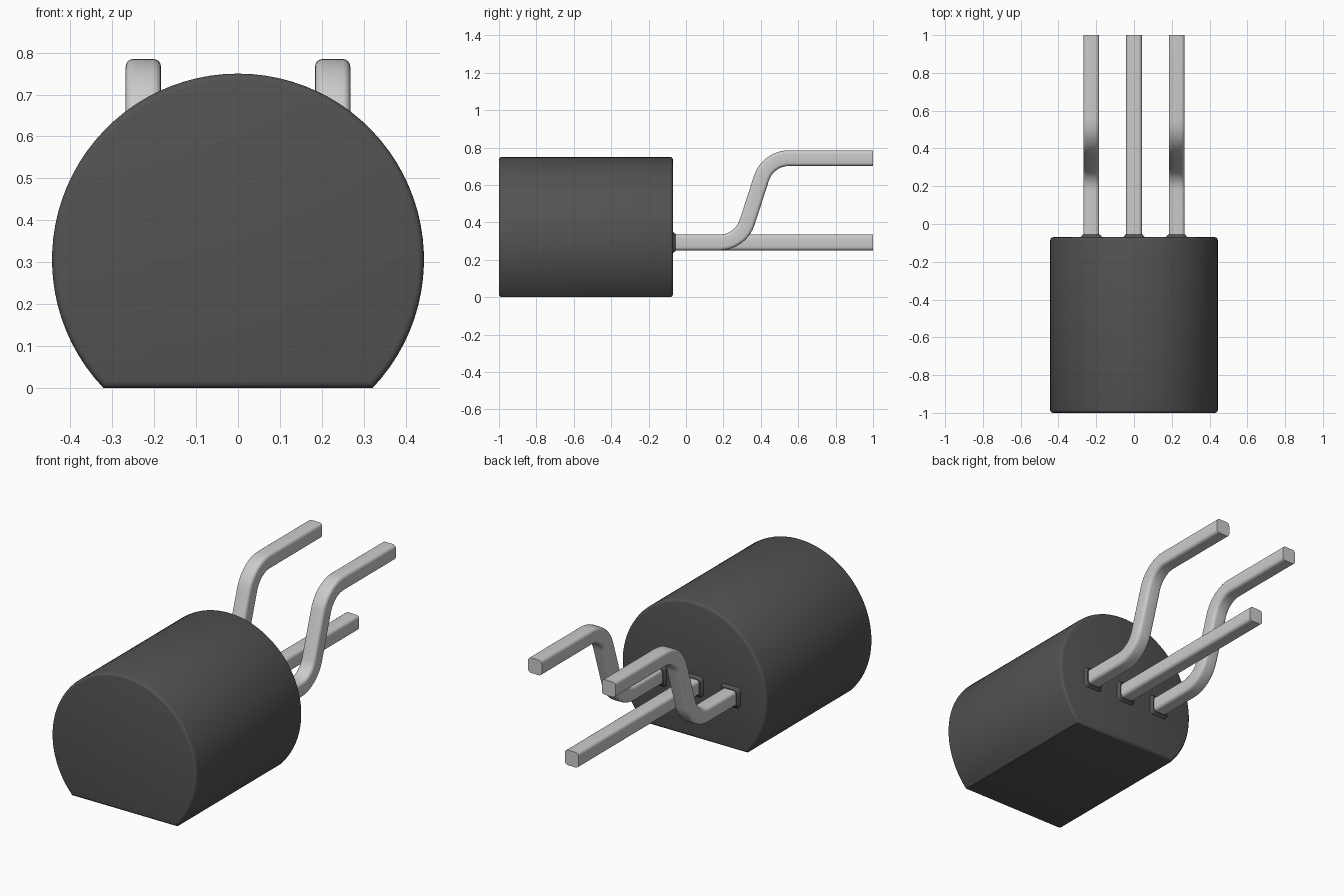
import bpy, bmesh, math
from mathutils import Vector

if "Cube" in bpy.data.objects:
    bpy.data.objects.remove(bpy.data.objects["Cube"])


def material(name, rgb, metallic=0.0, rough=0.5):
    m = bpy.data.materials.new(name)
    m.use_nodes = True
    m.diffuse_color = (*rgb, 1)
    b = m.node_tree.nodes["Principled BSDF"]
    b.inputs["Base Color"].default_value = (*rgb, 1)
    b.inputs["Metallic"].default_value = metallic
    b.inputs["Roughness"].default_value = rough
    return m


CASE = material("dark grey plastic", (0.085, 0.085, 0.085))
METAL = material("tinned metal", (0.6, 0.6, 0.6), 0.0, 0.4)


def loft(name, rings, mat, angle=35):
    """Skin a list of equal-length point rings and cap both ends."""
    bm = bmesh.new()
    loops = [[bm.verts.new(p) for p in ring] for ring in rings]
    n = len(loops[0])
    for a, b in zip(loops, loops[1:]):
        for i in range(n):
            j = (i + 1) % n
            bm.faces.new((a[i], a[j], b[j], b[i]))
    bm.faces.new(loops[0])
    bm.faces.new(loops[-1])
    bmesh.ops.recalc_face_normals(bm, faces=bm.faces)
    me = bpy.data.meshes.new(name)
    bm.to_mesh(me)
    bm.free()
    me.materials.append(mat)
    ob = bpy.data.objects.new(name, me)
    bpy.context.collection.objects.link(ob)
    bpy.ops.object.select_all(action="DESELECT")
    ob.select_set(True)
    bpy.context.view_layer.objects.active = ob
    bpy.ops.object.shade_smooth_by_angle(angle=math.radians(angle))
    return ob


# Case: a cylinder with a flat cut along its underside, rims softened
R, CZ = 0.444, 0.306


def case_ring(y, inset):
    r, drop = R - inset, CZ - inset
    start = -math.asin(drop / r)
    sweep = math.pi - 2 * start
    return [(r * math.cos(start + sweep * i / 64), y,
             CZ + r * math.sin(start + sweep * i / 64)) for i in range(65)]


EDGE = 0.015
steps = [EDGE * (1 - math.cos(math.radians(a))) for a in (0, 30, 60, 90)]
insets = [EDGE * (1 - math.sin(math.radians(a))) for a in (0, 30, 60, 90)]
profile = [(-1 + s, i) for s, i in zip(steps, insets)]
profile += [(-0.07 - s, i) for s, i in reversed(list(zip(steps, insets)))]
loft("case", [case_ring(y, i) for y, i in profile], CASE)


# Leads: rounded square section swept along a path in the side plane
def section(half, radius, seg=4):
    pts = []
    for q, (sx, sz) in enumerate(((1, 1), (-1, 1), (-1, -1), (1, -1))):
        for k in range(seg + 1):
            a = math.radians(90 * q + 90 * k / seg)
            pts.append((sx * (half - radius) + radius * math.cos(a),
                        sz * (half - radius) + radius * math.sin(a)))
    return pts


LOW, HIGH, SLOPE, BEND = 0.292, 0.743, math.radians(72), 0.155
tangent = BEND * math.tan(SLOPE / 2)
run = (HIGH - LOW) / math.tan(SLOPE)
y_low = 0.365 - run / 2 - tangent      # where the first bend begins
y_high = 0.365 + run / 2 + tangent     # where the second bend ends

# each path entry is (y, z, pitch)
straight = [(-0.1, LOW, 0), (1, LOW, 0)]
up = [(y_low + BEND * math.sin(SLOPE * k / 10),
       LOW + BEND * (1 - math.cos(SLOPE * k / 10)), SLOPE * k / 10) for k in range(11)]
over = [(y_high - BEND * math.sin(SLOPE * k / 10),
         HIGH - BEND * (1 - math.cos(SLOPE * k / 10)), SLOPE * k / 10)
        for k in range(10, -1, -1)]
bent = [straight[0]] + up + over + [(1, HIGH, 0)]


def lead(name, x, path):
    sec = section(0.042, 0.018)
    rings = [[Vector((x + u, y - v * math.sin(p), z + v * math.cos(p))) for u, v in sec]
             for y, z, p in path]
    loft(name, rings, METAL)


# Collars: small plastic flares where the leads leave the case
def collar(name, x):
    rings = [[(x + u, y, LOW + v) for u, v in section(half, 0.018)]
             for y, half in ((-0.08, 0.06), (-0.07, 0.058), (-0.063, 0.051), (-0.055, 0.046))]
    loft(name, rings, CASE)


for side, x, path in (("right", -0.226, bent), ("middle", 0, straight), ("left", 0.226, bent)):
    lead(side + "_lead", x, path)
    collar(side + "_collar", x)
